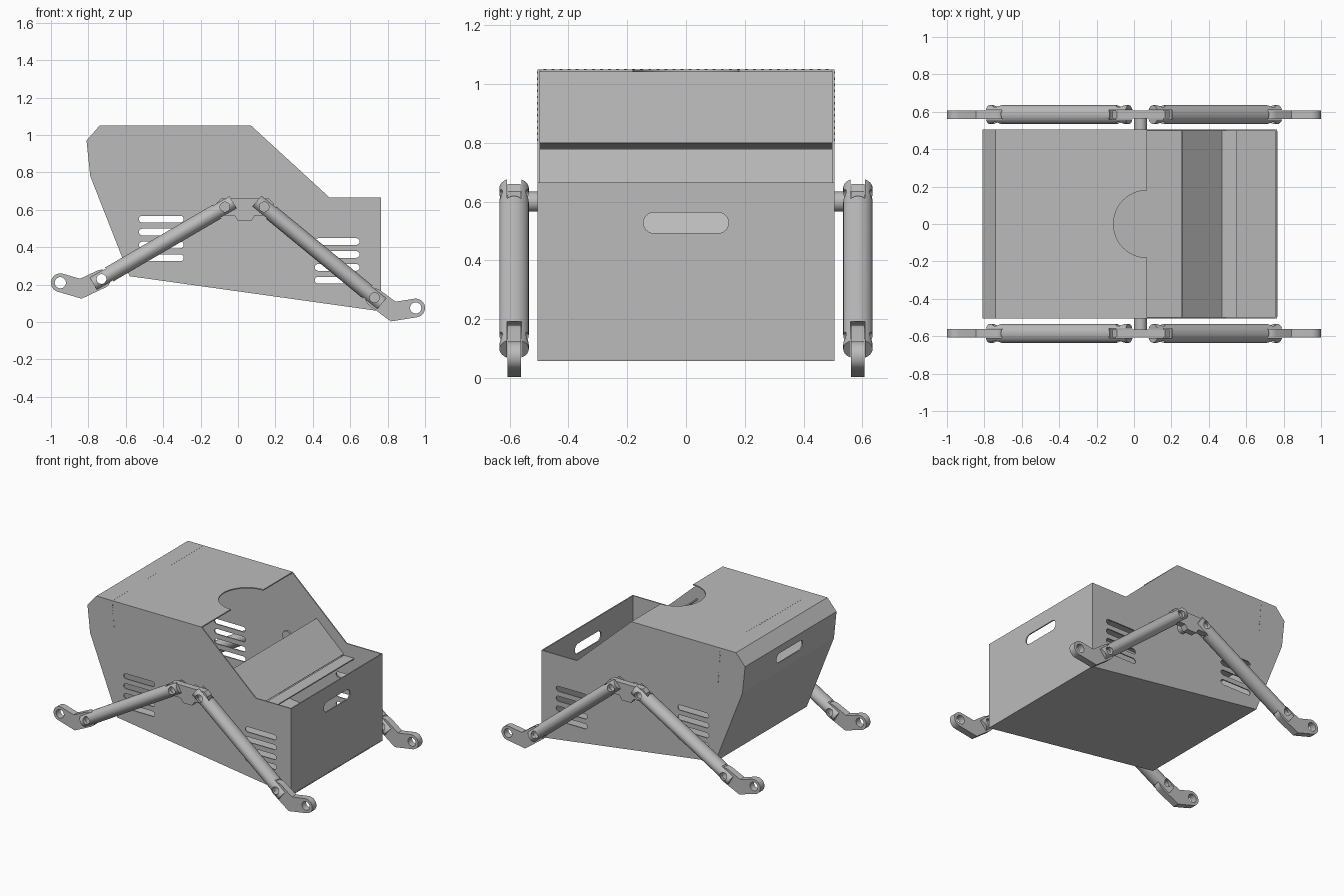
import bpy, bmesh, math
from mathutils import Matrix, Vector

cube = bpy.data.objects.get("Cube")
if cube:
    bpy.data.objects.remove(cube, do_unlink=True)

# One plain grey for the whole model
grey = bpy.data.materials.new("plain_grey")
grey.use_nodes = True
grey.diffuse_color = (0.5, 0.5, 0.5, 1)
grey.node_tree.nodes["Principled BSDF"].inputs["Base Color"].default_value = (0.5, 0.5, 0.5, 1)

HALF = 0.505      # half width of the body
T = 0.008         # sheet thickness
LEG_Y = 0.585     # centre plane of the leg linkage


def finish(name, bm):
    bmesh.ops.recalc_face_normals(bm, faces=bm.faces)
    mesh = bpy.data.meshes.new(name)
    bm.to_mesh(mesh)
    bm.free()
    mesh.materials.append(grey)
    ob = bpy.data.objects.new(name, mesh)
    bpy.context.collection.objects.link(ob)
    return ob


def plate(name, outline, y0, y1):
    """Extrude an x-z outline from y0 to y1."""
    bm = bmesh.new()
    face = bm.faces.new([bm.verts.new((x, y0, z)) for x, z in outline])
    new = bmesh.ops.extrude_face_region(bm, geom=[face])["geom"]
    verts = [v for v in new if isinstance(v, bmesh.types.BMVert)]
    bmesh.ops.translate(bm, vec=(0, y1 - y0, 0), verts=verts)
    return finish(name, bm)


def rounded_path(points, r, steps=12):
    """Outline of a thick line with round ends and mitred bends."""
    pts = [Vector(p) for p in points]

    def one_way(ps):
        side = []
        for a, b, c in zip(ps, ps[1:], ps[2:]):
            u, v = (b - a).normalized(), (c - b).normalized()
            n = Vector((u.y + v.y, -u.x - v.x)).normalized()
            side.append(b + n * r / n.dot(Vector((u.y, -u.x))))
        d = ps[-1] - ps[-2]
        start = math.atan2(d.y, d.x) - math.pi / 2
        for i in range(steps + 1):
            t = start + math.pi * i / steps
            side.append(ps[-1] + r * Vector((math.cos(t), math.sin(t))))
        return side

    return one_way(pts) + one_way(pts[::-1])


def circle(c, r, n=32):
    return [(c[0] + r * math.cos(i * math.tau / n), c[1] + r * math.sin(i * math.tau / n))
            for i in range(n)]


def cut(ob, cutter):
    mod = ob.modifiers.new("cut", "BOOLEAN")
    mod.object = cutter
    mod.operation = "DIFFERENCE"
    mod.solver = "EXACT"
    bpy.context.view_layer.objects.active = ob
    bpy.ops.object.modifier_apply(modifier=mod.name)
    bpy.data.objects.remove(cutter, do_unlink=True)


def smooth(ob):
    bpy.ops.object.select_all(action="DESELECT")
    ob.select_set(True)
    bpy.context.view_layer.objects.active = ob
    bpy.ops.object.shade_smooth_by_angle(angle=math.radians(30))


def sheet(name, p, q):
    """Thin panel spanning the body width, thickened to the left of p->q."""
    p, q = Vector(p), Vector(q)
    d = (q - p).normalized()
    n = Vector((-d.y, d.x)) * T
    return plate(name, [p, q, q + n, p + n], T - HALF, HALF - T)


# Body profile, counter-clockwise from the low rear corner
rear_low, end_low, end_top = (-0.58, 0.245), (0.765, 0.057), (0.765, 0.665)
slope_low, slope_top = (0.49, 0.665), (0.07, 1.05)
roof_rear, rear_high, rear_mid = (-0.74, 1.05), (-0.81, 0.97), (-0.79, 0.78)
profile = [rear_low, end_low, end_top, slope_low, slope_top, roof_rear, rear_high, rear_mid]

# Side walls with vent slots
for s, label in ((-1, "right"), (1, "left")):
    wall = plate(label + "_side_wall", profile, s * HALF, s * (HALF - T))
    for x, top in ((0.53, 0.43), (-0.41, 0.55)):
        for row in range(4):
            z = top - 0.069 * row
            slot = rounded_path([(x - 0.102, z), (x + 0.102, z)], 0.018, 8)
            cut(wall, plate("slot_cutter", slot, s * HALF - 0.05, s * HALF + 0.05))

# Panels joining the sides
sheet("floor_panel", rear_low, end_low)
end_wall = sheet("end_wall", end_low, end_top)
roof = sheet("roof_panel", slope_top, roof_rear)
sheet("roof_chamfer", roof_rear, rear_high)
rear_wall = sheet("rear_upper_wall", rear_high, rear_mid)
sheet("rear_lower_wall", rear_mid, rear_low)

# Hand slots in both ends
for wall, x, z in ((end_wall, 0.765, 0.528), (rear_wall, -0.8, 0.88)):
    cutter = plate("hand_slot_cutter", rounded_path([(-0.11, z), (0.11, z)], 0.035), -0.05, 0.05)
    cutter.data.transform(Matrix.Translation((x, 0, 0)) @ Matrix.Rotation(math.pi / 2, 4, "Z"))
    cut(wall, cutter)

# Round notch in the roof edge
cutter = plate("notch_cutter", circle((0, 0), 0.18, 48), -0.1, 0.1)
cutter.data.transform(Matrix.Translation((0.07, 0, 1.05)) @ Matrix.Rotation(math.pi / 2, 4, "X"))
cut(roof, cutter)

# Inner compartment and slanted inner panel
sheet("compartment_wall", (-0.6, 0.8), (-0.62, 1.045))
sheet("compartment_floor", rear_mid, (-0.6, 0.8))
sheet("inner_slanted_panel", (0.47, 0.585), (0.26, 0.78))
sheet("inner_panel_lip", (0.55, 0.577), (0.47, 0.577))


# Small tabs of the compartment wall showing through the skin
def tab(bm, pos, size):
    bmesh.ops.create_cube(bm, size=1, matrix=Matrix.Translation(pos) @ Matrix.Diagonal((*size, 1)))


bm = bmesh.new()
for i in range(12):
    f = (i + 0.5) / 12
    for s in (-1, 1):
        tab(bm, (-0.62 + 0.02 * f, s * HALF, 1.05 - 0.25 * f), (0.006, 0.003, 0.008))
for i in range(36):
    tab(bm, (-0.62, -0.48 + 0.96 * i / 35, 1.05), (0.006, 0.01, 0.002))
finish("compartment_tabs", bm)


# Leg linkage on each side
def arm(name, a, b, y):
    a, b = Vector(a), Vector(b)
    d = (b - a).normalized()
    mid = (a + b) / 2
    bm = bmesh.new()
    bmesh.ops.create_cone(
        bm, cap_ends=True, segments=32, radius1=1, radius2=1, depth=1,
        matrix=Matrix.Translation((mid.x, y, mid.y))
        @ Matrix.Rotation(math.atan2(d.x, d.y), 4, "Y")
        @ Matrix.Diagonal((0.043, 0.05, (b - a).length + 0.1, 1)))
    ob = finish(name, bm)
    for end, out in ((a, -d), (b, d)):
        fork = rounded_path([end - out * 0.01, end + out * 0.1], 0.056)
        cut(ob, plate("fork_cutter", fork, y - 0.025, y + 0.025))
        cut(ob, plate("pin_cutter", circle(end, 0.026), y - 0.1, y + 0.1))
    smooth(ob)


def foot(name, pivot, knee, eye, y):
    ob = plate(name, rounded_path([pivot, knee, eye], 0.05), y - 0.023, y + 0.023)
    for c, r in ((pivot, 0.026), (eye, 0.03)):
        cut(ob, plate("eye_cutter", circle(c, r), y - 0.1, y + 0.1))
    smooth(ob)


hip_rear, hip_end = (-0.07, 0.615), (0.14, 0.615)
ankle_rear, ankle_end = (-0.73, 0.23), (0.73, 0.13)
bracket_outline = [(-0.1, 0.57), (-0.02, 0.57), (0, 0.54), (0.07, 0.54), (0.09, 0.57), (0.17, 0.57),
                   (0.19, 0.6), (0.19, 0.635), (0.165, 0.66), (-0.09, 0.66), (-0.115, 0.635), (-0.115, 0.6)]

for s, label in ((-1, "right"), (1, "left")):
    y = s * LEG_Y
    bracket = plate(label + "_hip_bracket", bracket_outline, y - 0.022, y + 0.022)
    for hip in (hip_rear, hip_end):
        cut(bracket, plate("pin_cutter", circle(hip, 0.026), y - 0.1, y + 0.1))
    smooth(bracket)
    smooth(plate(label + "_hip_shaft", circle((0.035, 0.6), 0.034), s * (HALF - 0.02), y))
    arm(label + "_rear_arm", hip_rear, ankle_rear, y)
    arm(label + "_end_arm", hip_end, ankle_end, y)
    foot(label + "_rear_foot", ankle_rear, (-0.84, 0.178), (-0.95, 0.21), y)
    foot(label + "_end_foot", ankle_end, (0.83, 0.056), (0.95, 0.075), y)
